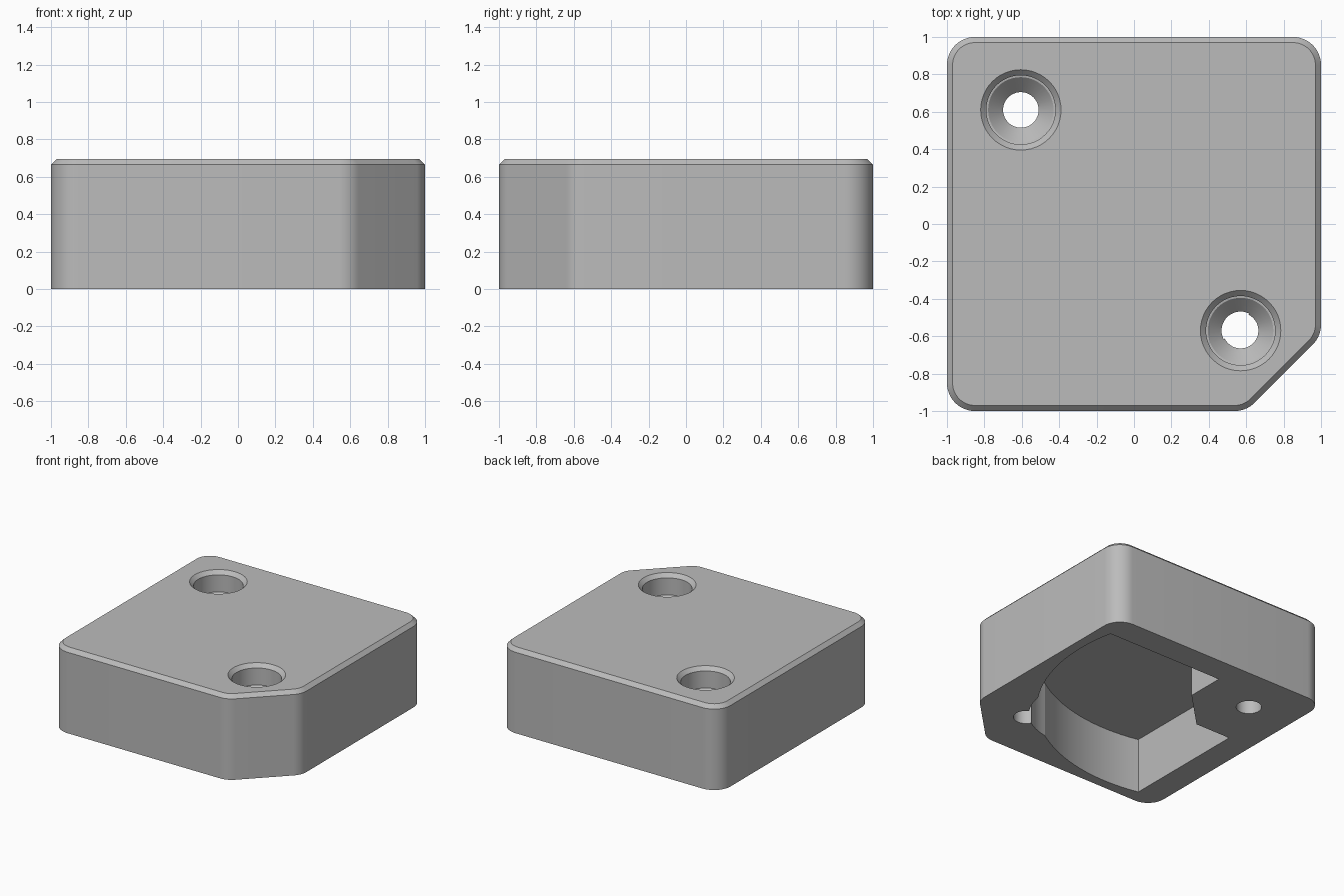
import bpy, bmesh
from math import sin, cos, radians, pi

cube = bpy.data.objects.get("Cube")
if cube:
    bpy.data.objects.remove(cube, do_unlink=True)

HEIGHT, BEVEL, FILLET, POCKET_DEPTH = 0.695, 0.03, 0.15, 0.45

grey = bpy.data.materials.new("plain grey")
grey.use_nodes = True
grey.diffuse_color = (0.5, 0.5, 0.5, 1)
grey.node_tree.nodes["Principled BSDF"].inputs["Base Color"].default_value = (0.5, 0.5, 0.5, 1)


def arc(cx, cy, r, start, end, steps):
    angles = [radians(start + (end - start) * i / steps) for i in range(steps + 1)]
    return [(cx + r * cos(a), cy + r * sin(a)) for a in angles]


def loft(name, rings):
    """Solid through matching rings, each given as (points, z)."""
    bm = bmesh.new()
    loops = [[bm.verts.new((x, y, z)) for x, y in pts] for pts, z in rings]
    n = len(loops[0])
    for low, high in zip(loops, loops[1:]):
        for i in range(n):
            j = (i + 1) % n
            bm.faces.new((low[i], low[j], high[j], high[i]))
    bm.faces.new(loops[0][::-1])
    bm.faces.new(loops[-1])
    bmesh.ops.recalc_face_normals(bm, faces=bm.faces)
    mesh = bpy.data.meshes.new(name)
    bm.to_mesh(mesh)
    bm.free()
    mesh.materials.append(grey)
    obj = bpy.data.objects.new(name, mesh)
    bpy.context.collection.objects.link(obj)
    return obj


def cut(target, cutter):
    cutter.hide_render = True
    mod = target.modifiers.new("cut", 'BOOLEAN')
    mod.operation, mod.solver, mod.object = 'DIFFERENCE', 'EXACT', cutter
    bpy.context.view_layer.objects.active = target
    bpy.ops.object.modifier_apply(modifier=mod.name)
    bpy.data.objects.remove(cutter, do_unlink=True)


# Body: rounded square with one cut corner and a bevelled top edge
def outline(r):
    e, c = 1 - FILLET, 0.538
    corners = [(e, e, 0, 90), (-e, e, 90, 180), (-e, -e, 180, 270),
               (c, -e, 270, 315), (e, -c, 315, 360)]
    return [p for x, y, a, b in corners for p in arc(x, y, r, a, b, 12)]


body = loft("cover_block", [(outline(FILLET), 0), (outline(FILLET), HEIGHT - BEVEL),
                            (outline(FILLET - BEVEL), HEIGHT)])

# Underside pocket: stepped around one screw, bowed with a round nose at the other
step = [(-0.165, 0.786), (-0.165, 0.47), (-0.47, 0.165), (-0.786, 0.165)]
pocket = (step + arc(-0.48, 0.48, 1.4, -102.6, -56.8, 16)
          + arc(0.217, -0.217, 0.478, -81.5, -8.5, 16)
          + arc(-0.48, 0.48, 1.4, -33.2, 12.6, 16))
cut(body, loft("pocket_cutter", [(pocket, -0.1), (pocket, POCKET_DEPTH)]))

# Screw holes: bevelled mouth, counterbore, cone seat and through hole
hole_profile = [(0.095, -0.1), (0.095, 0.443), (0.175, 0.523), (0.185, 0.525),
                (0.185, HEIGHT - BEVEL), (0.215, HEIGHT), (0.215, HEIGHT + 0.1)]
for hx, hy in [(-0.605, 0.61), (0.57, -0.57)]:
    rings = [([(hx + r * cos(2 * pi * i / 48), hy + r * sin(2 * pi * i / 48))
               for i in range(48)], z) for r, z in hole_profile]
    cut(body, loft("hole_cutter", rings))

# Smooth fillets and bores, sharp edges kept
bpy.ops.object.select_all(action='DESELECT')
body.select_set(True)
bpy.context.view_layer.objects.active = body
bpy.ops.object.shade_smooth_by_angle(angle=radians(22))
